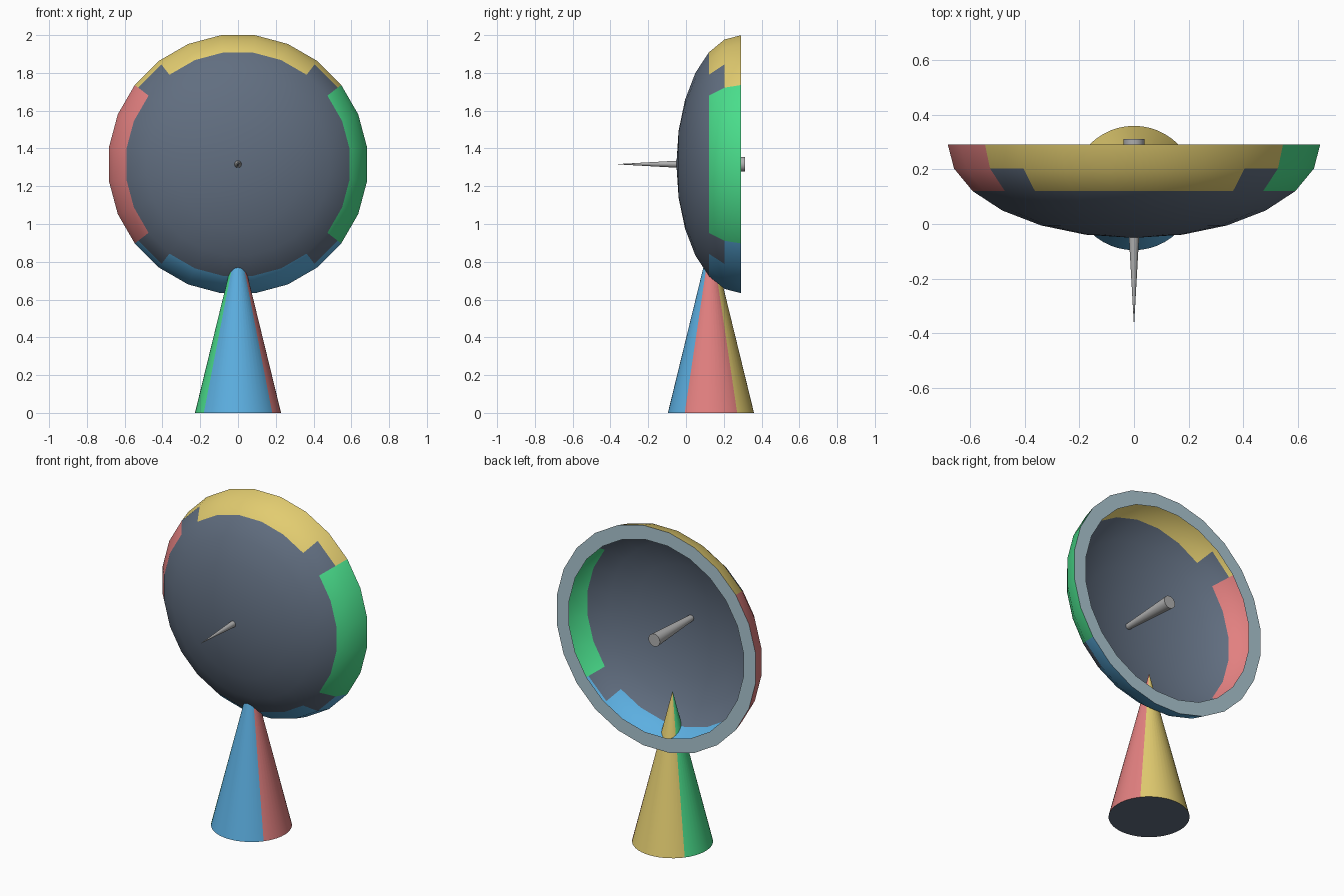
import bpy, bmesh
from math import sin, cos, radians, pi

cube = bpy.data.objects.get("Cube")
if cube:
    bpy.data.objects.remove(cube, do_unlink=True)


def material(name, r, g, b):
    m = bpy.data.materials.new(name)
    m.use_nodes = True
    linear = [((c / 255 + 0.055) / 1.055) ** 2.4 for c in (r, g, b)] + [1]
    m.diffuse_color = linear
    bsdf = next(n for n in m.node_tree.nodes if n.type == 'BSDF_PRINCIPLED')
    bsdf.inputs["Base Color"].default_value = linear
    return m


PALETTE = [
    material("slate", 97, 110, 128),
    material("yellow", 226, 204, 112),
    material("blue", 92, 175, 225),
    material("green", 74, 222, 140),
    material("red", 226, 128, 128),
    material("pale_rim", 172, 198, 209),
    material("metal_grey", 176, 176, 176),
]
SLATE, YELLOW, BLUE, GREEN, RED, RIM, METAL = range(len(PALETTE))
WIDE, NARROW = 52.5, 37.5   # half widths of the painted sectors, degrees


def loft(name, rings, columns, colour):
    """Skin consecutive rings (a ring of one point is a pole).
    colour(ring, angle) gives the material index of each face."""
    bm = bmesh.new()
    loops = [[bm.verts.new(p) for p in ring] for ring in rings]
    n = len(columns)
    for i, (low, high) in enumerate(zip(loops, loops[1:])):
        for k in range(n):
            j = (k + 1) % n
            corners = []
            for v in (low[k % len(low)], low[j % len(low)],
                      high[j % len(high)], high[k % len(high)]):
                if v not in corners:
                    corners.append(v)
            end = columns[j] + (360 if j == 0 else 0)
            face = bm.faces.new(corners)
            face.material_index = colour(i, (columns[k] + end) / 2 % 360)
    bmesh.ops.recalc_face_normals(bm, faces=bm.faces[:])
    mesh = bpy.data.meshes.new(name)
    bm.to_mesh(mesh)
    bm.free()
    for m in PALETTE:
        mesh.materials.append(m)
    ob = bpy.data.objects.new(name, mesh)
    bpy.context.collection.objects.link(ob)
    bpy.ops.object.select_all(action='DESELECT')
    ob.select_set(True)
    bpy.context.view_layer.objects.active = ob
    bpy.ops.object.shade_smooth_by_angle(angle=radians(35))


# Dish: thin half ellipsoid opening to the back, with a flat rim ring
DISH_Z, RIM_Y, RADIUS, DEPTH, BANDS = 1.3165, 0.292, 0.689, 0.343, 6
dish_columns = [7.5 + 15 * k for k in range(24)]


def upright_ring(radius, y, columns):
    return [(radius * sin(radians(a)), y, DISH_Z + radius * cos(radians(a)))
            for a in columns]


def dish_colour(i, a):
    if i == 0:
        return RIM
    if i > 2:
        return SLATE
    from_top = min(a, 360 - a)
    from_pole = min(from_top, 180 - from_top)
    if from_pole > WIDE:
        return GREEN if a < 180 else RED
    if i == 2 and from_pole > NARROW:
        return SLATE
    return YELLOW if from_top < 90 else BLUE


bowl = [upright_ring(RADIUS * cos(pi / 2 * i / BANDS),
                     RIM_Y - DEPTH * sin(pi / 2 * i / BANDS), dish_columns)
        for i in range(BANDS)]
loft("dish", [upright_ring(0.603, RIM_Y, dish_columns)] + bowl
     + [[(0, RIM_Y - DEPTH, DISH_Z)]], dish_columns, dish_colour)

# Stand: cone with four painted sectors, its tip piercing the dish
STAND_Y = 0.132
stand_columns = [7.5 * k for k in range(48)]


def flat_ring(radius, z):
    return [(radius * sin(radians(a)), STAND_Y - radius * cos(radians(a)), z)
            for a in stand_columns]


def stand_colour(i, a):
    if i == 0:
        return SLATE
    from_front = min(a, 360 - a)
    if from_front < WIDE:
        return BLUE
    if from_front > 180 - WIDE:
        return YELLOW
    return RED if a < 180 else GREEN


loft("stand", [[(0, STAND_Y, 0)], flat_ring(0.228, 0), flat_ring(0.001, 0.93),
               [(0, STAND_Y, 0.93)]], stand_columns, stand_colour)

# Feed spike: slim cone along the dish axis
spike_columns = [15 * k for k in range(24)]
loft("feed_spike", [[(0, 0.312, DISH_Z)], upright_ring(0.039, 0.312, spike_columns),
                    upright_ring(0.001, -0.36, spike_columns), [(0, -0.36, DISH_Z)]],
     spike_columns, lambda i, a: METAL)
